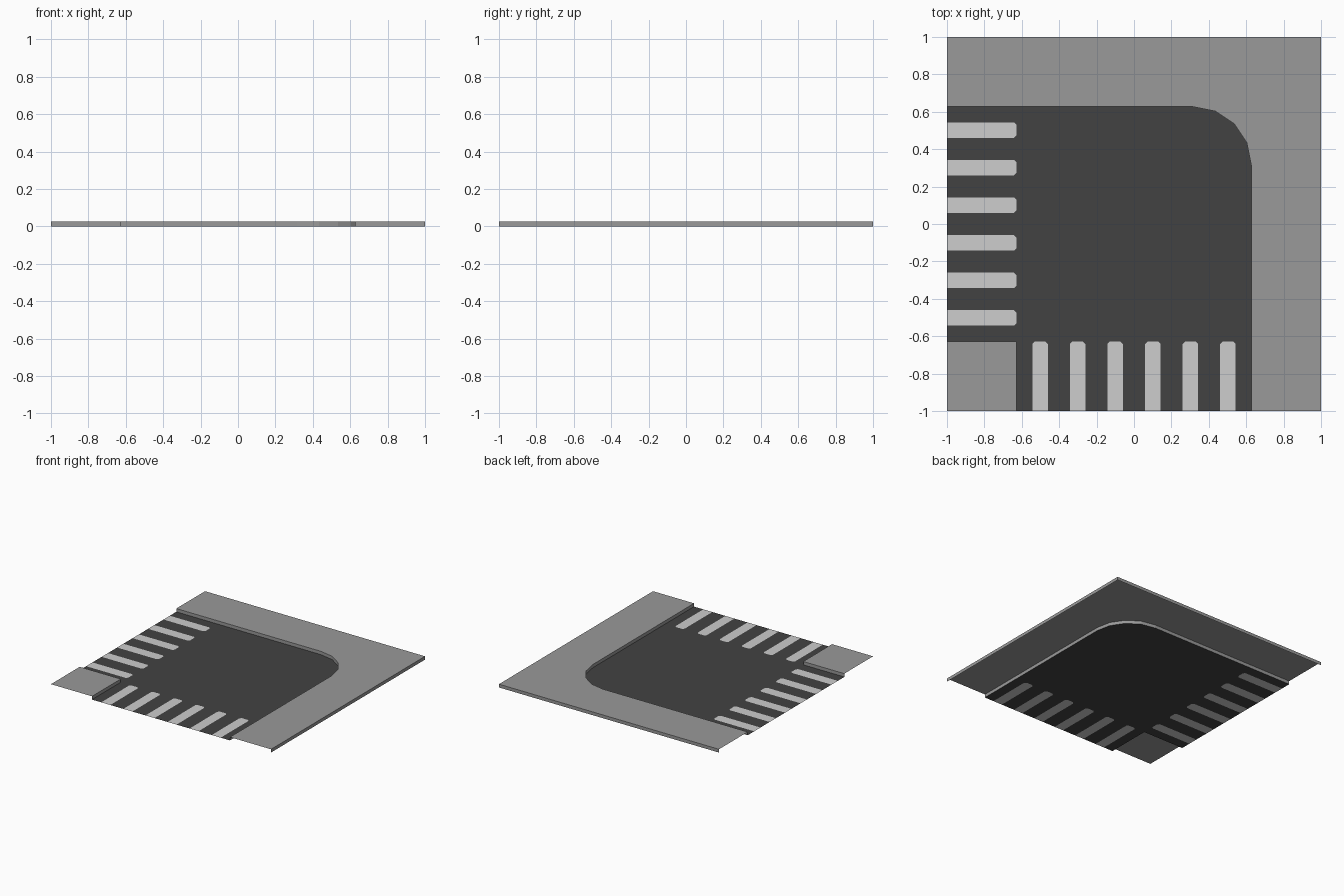
import bpy, bmesh, math

if "Cube" in bpy.data.objects:
    bpy.data.objects.remove(bpy.data.objects["Cube"])

E = 0.627      # kerb line
R = 0.3125     # rounded kerb radius
TOP = 0.027    # pavement height
HALF = 0.041   # half stripe width
CH = 0.014     # stripe corner cut


def material(name, v):
    m = bpy.data.materials.new(name)
    m.diffuse_color = (v, v, v, 1)
    m.use_nodes = True
    m.node_tree.nodes["Principled BSDF"].inputs["Base Color"].default_value = m.diffuse_color
    return m


concrete = material("concrete grey", 0.32)
asphalt = material("asphalt dark grey", 0.055)
paint = material("road paint", 0.61)


def sheet(name, outlines, z, mat, walls=False):
    """Flat upward faces; optional walls down to the ground, open at the tile ends."""
    bm = bmesh.new()
    for pts in outlines:
        area = sum(a[0] * b[1] - b[0] * a[1] for a, b in zip(pts, pts[1:] + pts[:1]))
        if area < 0:
            pts = pts[::-1]
        top = [bm.verts.new((x, y, z)) for x, y in pts]
        bm.faces.new(top)
        if walls:
            low = [bm.verts.new((x, y, 0)) for x, y in pts]
            for i, a in enumerate(pts):
                j = (i + 1) % len(pts)
                b = pts[j]
                if any(a[k] == -1 and b[k] == -1 for k in (0, 1)):
                    continue
                bm.faces.new((low[i], low[j], top[j], top[i]))
            for v in [v for v in low if not v.link_faces]:
                bm.verts.remove(v)
    me = bpy.data.meshes.new(name)
    bm.to_mesh(me)
    bm.free()
    me.materials.append(mat)
    ob = bpy.data.objects.new(name, me)
    bpy.context.collection.objects.link(ob)
    return ob


# rounded kerb corner, from the right side round to the back
C = E - R
arc = [(C + R * math.cos(math.radians(22.5 * i)),
        C + R * math.sin(math.radians(22.5 * i))) for i in range(5)]

# crossing stripes on the left end, and the same swapped onto the front end
left = []
for i in range(6):
    c = 0.502 - i * 0.2008
    left.append([(-1, c + HALF), (-E - CH, c + HALF), (-E, c + HALF - CH),
                 (-E, c - HALF + CH), (-E - CH, c - HALF), (-1, c - HALF)])
front = [[(y, x) for x, y in s][::-1] for s in left][::-1]

# road surface, with slots for the stripes
road = [(E, -1)] + arc + [(-1, E)]
for s in left:
    road += s
road += [(-1, -E), (-E, -E), (-E, -1)]
for s in front:
    road += s
sheet("road_surface", [road], 0, asphalt)
sheet("crossing_stripes", left + front, 0, paint)

# raised pavements
sheet("outer_pavement", [[(1, -1), (1, 1), (-1, 1), (-1, E)] + arc[::-1] + [(E, -1)]],
      TOP, concrete, True)
sheet("corner_pavement", [[(-1, -1), (-E, -1), (-E, -E), (-1, -E)]], TOP, concrete, True)
